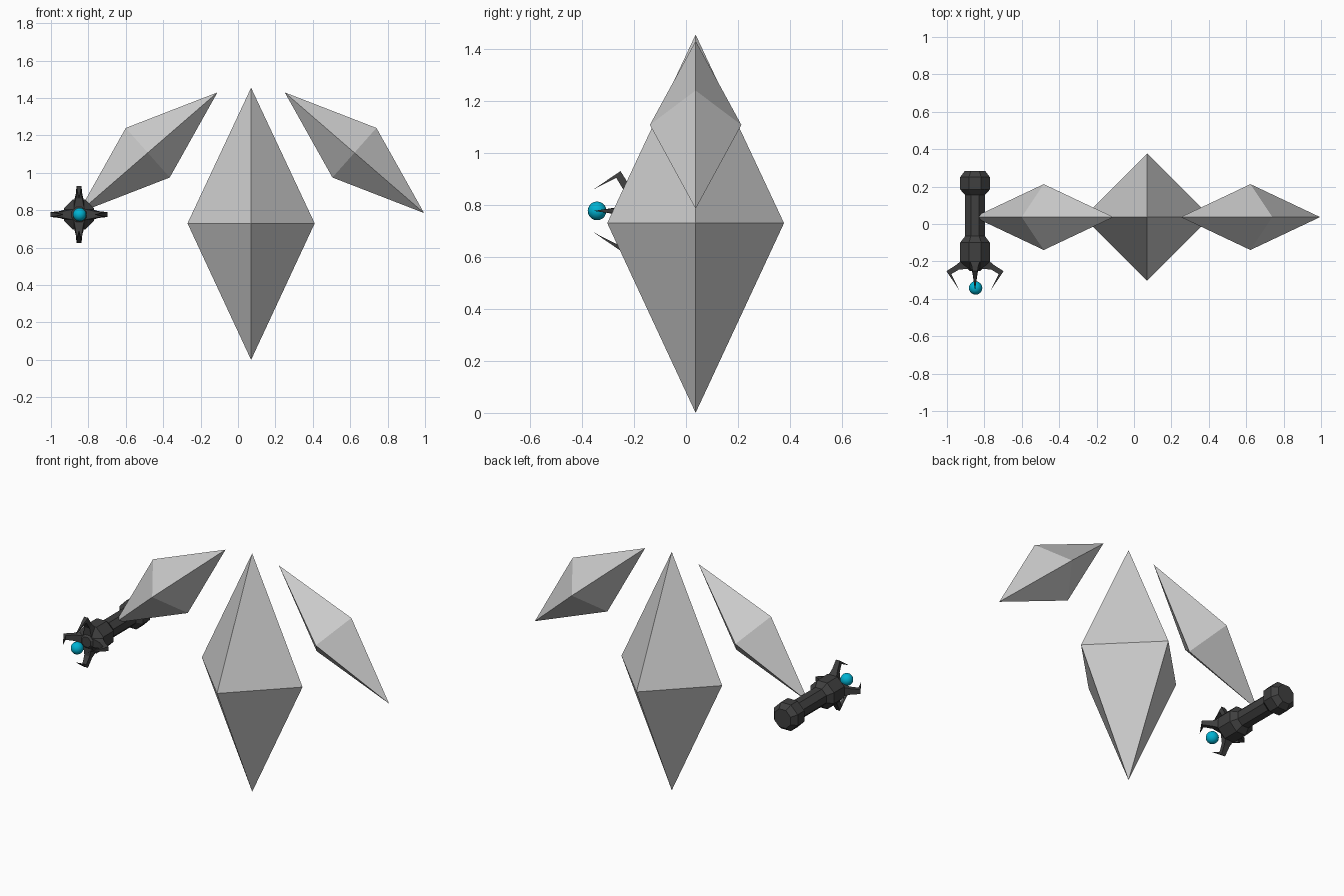
import bpy, bmesh, math
from mathutils import Vector, Matrix

if "Cube" in bpy.data.objects:
    bpy.data.objects.remove(bpy.data.objects["Cube"])


def material(name, rgb):
    m = bpy.data.materials.new(name)
    m.diffuse_color = (*rgb, 1)
    m.use_nodes = True
    m.node_tree.nodes["Principled BSDF"].inputs["Base Color"].default_value = m.diffuse_color
    return m


GREY = material("pale grey", (0.6, 0.6, 0.6))
DARK = material("charcoal", (0.05, 0.05, 0.05))
CYAN = material("cyan", (0.0, 0.45, 0.65))

WAND = Vector((-0.85, 0, 0.777))   # wand axis runs along y
MID_X, MID_Y = 0.07, 0.037         # centre of the figure


def finish(name, bm, mat):
    bmesh.ops.recalc_face_normals(bm, faces=bm.faces)
    me = bpy.data.meshes.new(name)
    bm.to_mesh(me)
    bm.free()
    me.materials.append(mat)
    ob = bpy.data.objects.new(name, me)
    bpy.context.collection.objects.link(ob)
    return ob


def crystal(name, top, bottom, side_a, side_b, depth):
    """Four-sided bipyramid: two tips and a diamond waist, points given in x, z."""
    bm = bmesh.new()
    mx, mz = (side_a[0] + side_b[0]) / 2, (side_a[1] + side_b[1]) / 2
    t, b = (bm.verts.new((p[0], MID_Y, p[1])) for p in (top, bottom))
    waist = [bm.verts.new(p) for p in (
        (side_a[0], MID_Y, side_a[1]), (mx, MID_Y - depth, mz),
        (side_b[0], MID_Y, side_b[1]), (mx, MID_Y + depth, mz))]
    for i in range(4):
        for tip in (t, b):
            bm.faces.new((waist[i], waist[(i + 1) % 4], tip))
    finish(name, bm, GREY)


# Body and the two arms, mirrored about the body
crystal("body", (MID_X, 1.455), (MID_X, 0), (MID_X - 0.34, 0.73), (MID_X + 0.34, 0.73), 0.34)
for side, label in ((-1, "left_arm"), (1, "right_arm")):
    pts = ((0.18, 1.43), (0.925, 0.785), (0.67, 1.24), (0.435, 0.975))
    crystal(label, *((MID_X + side * x, z) for x, z in pts), 0.176)

# Wand shaft: octagonal lathe with end knob and front bulb (y, flat radius)
profile = ((0.283, 0.055), (0.25, 0.08), (0.185, 0.08), (0.155, 0.053),
           (-0.065, 0.053), (-0.10, 0.08), (-0.20, 0.08), (-0.25, 0.03))
bm = bmesh.new()
rings = []
for y, flat in profile:
    r = flat / math.cos(math.pi / 8)
    rings.append([bm.verts.new(WAND + Vector((r * math.cos(a), y, r * math.sin(a))))
                  for a in (math.pi / 8 + i * math.pi / 4 for i in range(8))])
for a, b in zip(rings, rings[1:]):
    for i in range(8):
        j = (i + 1) % 8
        bm.faces.new((a[i], a[j], b[j], b[i]))
bm.faces.new(rings[0])
bm.faces.new(rings[-1])
finish("wand_shaft", bm, DARK)

# Four hooked claws: sections of (outer r, y), (inner r, y), half width
sections = (((0.072, -0.195), (0.03, -0.24), 0.028),
            ((0.105, -0.222), (0.085, -0.243), 0.018),
            ((0.153, -0.252), (0.127, -0.268), 0.013))
for k in range(4):
    bm = bmesh.new()
    quads = [[bm.verts.new((w * s, y, r)) for (r, y), s in
              ((o, -1), (o, 1), (i, 1), (i, -1))] for o, i, w in sections]
    tip = bm.verts.new((0, -0.355, 0.083))
    for a, b in zip(quads, quads[1:]):
        for i in range(4):
            j = (i + 1) % 4
            bm.faces.new((a[i], a[j], b[j], b[i]))
    for i in range(4):
        bm.faces.new((quads[-1][i], quads[-1][(i + 1) % 4], tip))
    bm.faces.new(quads[0])
    bm.transform(Matrix.Translation(WAND) @ Matrix.Rotation(k * math.pi / 2, 4, 'Y'))
    finish(f"claw_{k + 1}", bm, DARK)

# Glowing orb held between the claws
bm = bmesh.new()
bmesh.ops.create_uvsphere(bm, u_segments=16, v_segments=10, radius=0.036)
bm.transform(Matrix.Translation(WAND + Vector((0.003, -0.342, 0))))
orb = finish("orb", bm, CYAN)
for p in orb.data.polygons:
    p.use_smooth = True
